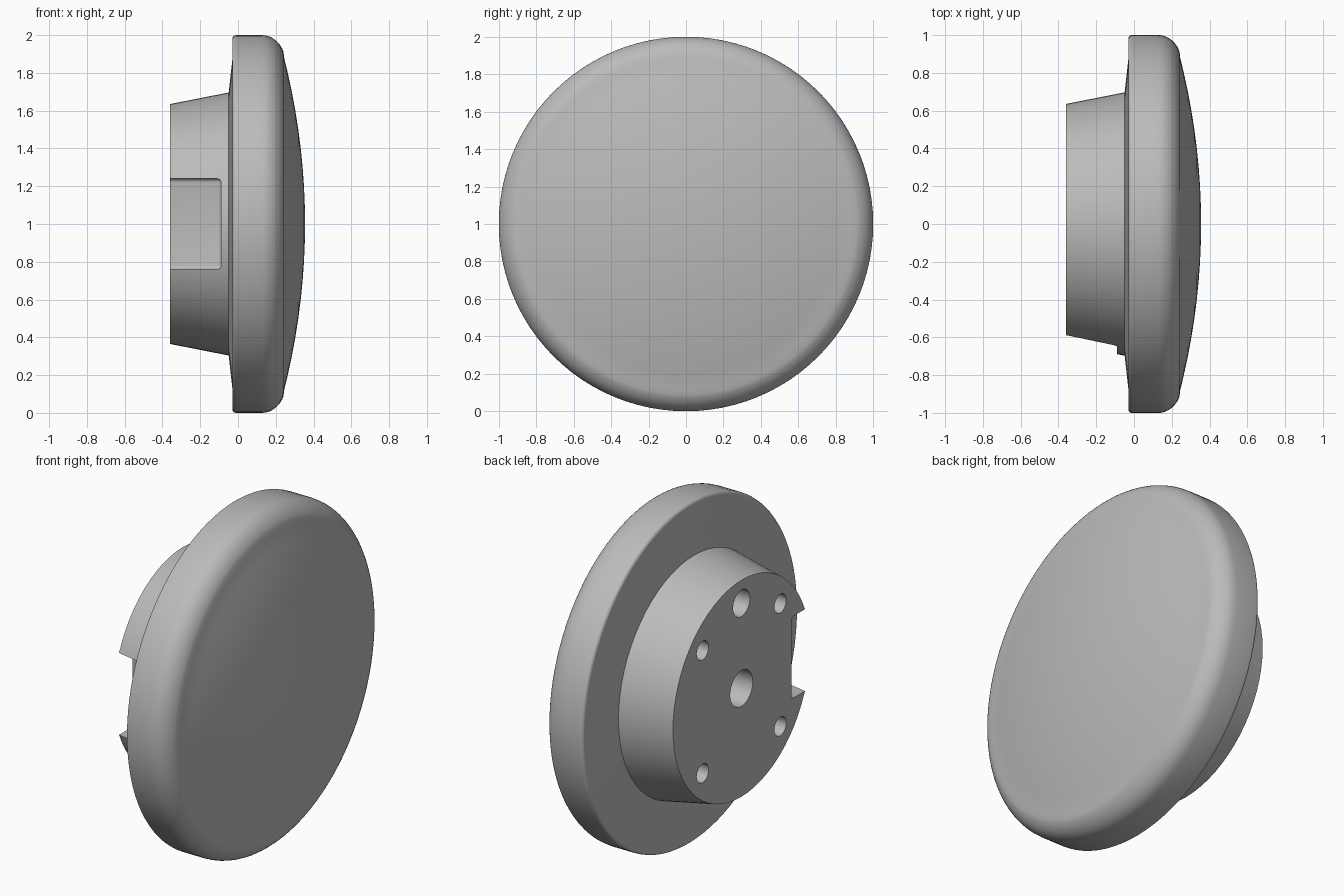
import bpy, bmesh, math
from mathutils import Matrix, Vector

cube = bpy.data.objects.get("Cube")
if cube:
    bpy.data.objects.remove(cube, do_unlink=True)

grey = bpy.data.materials.new("plain grey")
grey.use_nodes = True
colour = (0.5, 0.5, 0.5, 1)
grey.diffuse_color = colour
grey.node_tree.nodes["Principled BSDF"].inputs["Base Color"].default_value = colour

CENTRE = Vector((0, 0, 1))


def add_object(name, bm):
    bmesh.ops.recalc_face_normals(bm, faces=bm.faces)
    mesh = bpy.data.meshes.new(name)
    bm.to_mesh(mesh)
    bm.free()
    mesh.materials.append(grey)
    obj = bpy.data.objects.new(name, mesh)
    obj.location = CENTRE
    bpy.context.collection.objects.link(obj)
    return obj


def activate(obj):
    bpy.ops.object.select_all(action='DESELECT')
    obj.select_set(True)
    bpy.context.view_layer.objects.active = obj


def lathe(name, profile, steps):
    """Turn (x, radius) points around the x axis and cap open ends."""
    bm = bmesh.new()
    verts = [bm.verts.new((x, 0, r)) for x, r in profile]
    edges = [bm.edges.new(pair) for pair in zip(verts, verts[1:])]
    bmesh.ops.spin(bm, geom=verts + edges, cent=(0, 0, 0), axis=(1, 0, 0),
                   angle=math.tau, steps=steps)
    bmesh.ops.remove_doubles(bm, verts=bm.verts, dist=0.0001)
    bmesh.ops.holes_fill(bm, edges=[e for e in bm.edges if e.is_boundary])
    return add_object(name, bm)


def arc(cx, cr, rx, rr, start, end, count):
    angles = [math.radians(start + (end - start) * i / count) for i in range(count + 1)]
    return [(cx + rx * math.cos(a), cr + rr * math.sin(a)) for a in angles]


def cut(target, cutter):
    mod = target.modifiers.new("cut", 'BOOLEAN')
    mod.operation = 'DIFFERENCE'
    mod.solver = 'EXACT'
    mod.object = cutter
    activate(target)
    bpy.ops.object.modifier_apply(modifier=mod.name)
    bpy.data.objects.remove(cutter, do_unlink=True)


# Domed cap: shallow cone back, rounded rim, gently bulging face
back = [(-0.05, 0.69), (-0.03, 0.87)]
heel = arc(-0.01, 0.98, 0.02, 0.02, 180, 90, 4)
shoulder = arc(0.125, 0.86, 0.125, 0.14, 90, 22, 10)
dome = [(0.355 - 0.143 * r * r, r) for r in (0.88, 0.8, 0.7, 0.6, 0.5, 0.4, 0.3, 0.2, 0.1, 0)]
cap = lathe("domed_cap", back + heel + shoulder + dome, 96)

# Tapered mounting hub
hub = lathe("mounting_hub", [(-0.36, 0.635), (-0.04, 0.698)], 64)

# Rounded notch in the side of the hub
bm = bmesh.new()
bmesh.ops.create_cube(bm, size=1, matrix=Matrix.Translation((-0.29, -0.765, 0))
                      @ Matrix.Diagonal((0.4, 0.6, 0.48, 1)))
inner = [e for e in bm.edges if sum(v.co.x > -0.2 for v in e.verts) == 2
         or sum(v.co.y > -0.6 for v in e.verts) == 2]
bmesh.ops.bevel(bm, geom=inner, offset=0.02, segments=4, profile=0.5, affect='EDGES')
cut(hub, add_object("notch_cutter", bm))

# Blind holes: centre bore, locating hole and four screw holes
holes = [(0, 0, 0.105), (0, 0.5, 0.078)]
holes += [(y, z, 0.055) for y in (-0.36, 0.36) for z in (-0.36, 0.36)]
for y, z, radius in holes:
    bm = bmesh.new()
    bmesh.ops.create_cone(bm, cap_ends=True, segments=32, radius1=radius, radius2=radius, depth=0.5,
                          matrix=Matrix.Translation((-0.34, y, z)) @ Matrix.Rotation(math.pi / 2, 4, 'Y'))
    cut(hub, add_object("hole_cutter", bm))

for obj in (cap, hub):
    activate(obj)
    bpy.ops.object.shade_smooth_by_angle(angle=math.radians(30))
